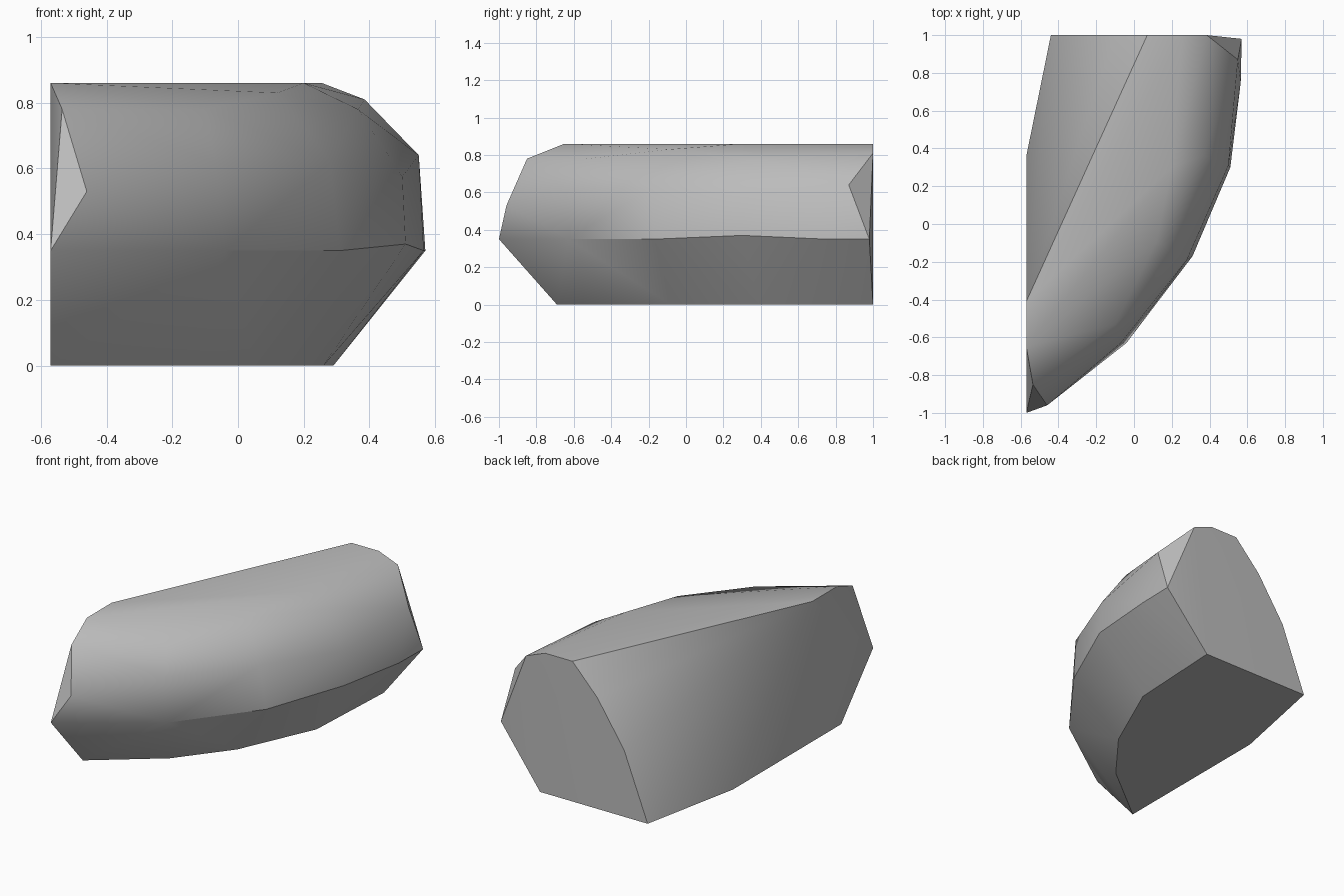
import bpy
import bmesh
import math
from mathutils import Vector

default_cube = bpy.data.objects.get("Cube")
if default_cube:
    bpy.data.objects.remove(default_cube, do_unlink=True)


def flat_material(name, colour):
    material = bpy.data.materials.new(name)
    material.use_nodes = True
    material.diffuse_color = colour
    shader = material.node_tree.nodes["Principled BSDF"]
    shader.inputs["Base Color"].default_value = colour
    shader.inputs["Roughness"].default_value = 0.8
    return material


def at_height(z, outline):
    return [Vector((x, y, z)) for x, y in outline]


def on_back(profile):
    return [Vector((x, 1, z)) for x, z in profile]


def hull_object(name, points, material):
    """Wrap the corner points in a faceted convex solid."""
    bm = bmesh.new()
    for point in points:
        bm.verts.new(point)
    result = bmesh.ops.convex_hull(bm, input=bm.verts[:])
    loose = [v for v in bm.verts if not v.link_faces]
    bmesh.ops.delete(bm, geom=loose, context="VERTS")
    # merge the triangles of the flat cut faces
    bmesh.ops.dissolve_limit(bm, angle_limit=math.radians(0.5),
                             verts=bm.verts[:], edges=bm.edges[:])
    bmesh.ops.recalc_face_normals(bm, faces=bm.faces[:])
    mesh = bpy.data.meshes.new(name)
    bm.to_mesh(mesh)
    bm.free()
    mesh.materials.append(material)
    obj = bpy.data.objects.new(name, mesh)
    bpy.context.collection.objects.link(obj)
    return obj


# flat base, narrower than the ridge above it
base = at_height(0, [(-.44, 1), (-.57, .36), (-.57, -.69), (-.19, -.39),
                     (.05, -.08), (.26, .39), (.29, 1)])

# widest outline, running round the outer side
ridge = at_height(.35, [(-.57, -1), (-.55, -.99), (-.04, -.63),
                        (.31, -.17), (.565, .75), (.57, .98)])
ridge.append(Vector((.51, .3, .37)))

# rounded outer flank between ridge and crown
flank = at_height(.62, [(-.07, -.63), (.28, -.19)])
flank += [Vector((-.46, -.96, .53)), Vector((.5, .31, .575)),
          Vector((.55, .87, .64))]
shoulder = at_height(.78, [(-.535, -.85), (-.1, -.53), (.365, .36)])
shoulder.append(Vector((.12, -.09, .83)))

# level crown
crown = at_height(.86, [(-.57, -.65), (-.57, -.41), (.2, .3),
                        (.07, 1), (.255, 1)])

# curved profile of the cut back face
back = on_back([(-.28, .41), (-.1, .68), (.385, .81)])

stone = flat_material("stone grey", (.5, .5, .5, 1))
boulder = hull_object("boulder_piece",
                      base + ridge + flank + shoulder + crown + back, stone)

bpy.ops.object.select_all(action="DESELECT")
boulder.select_set(True)
bpy.context.view_layer.objects.active = boulder
bpy.ops.object.shade_smooth_by_angle(angle=math.radians(38))
